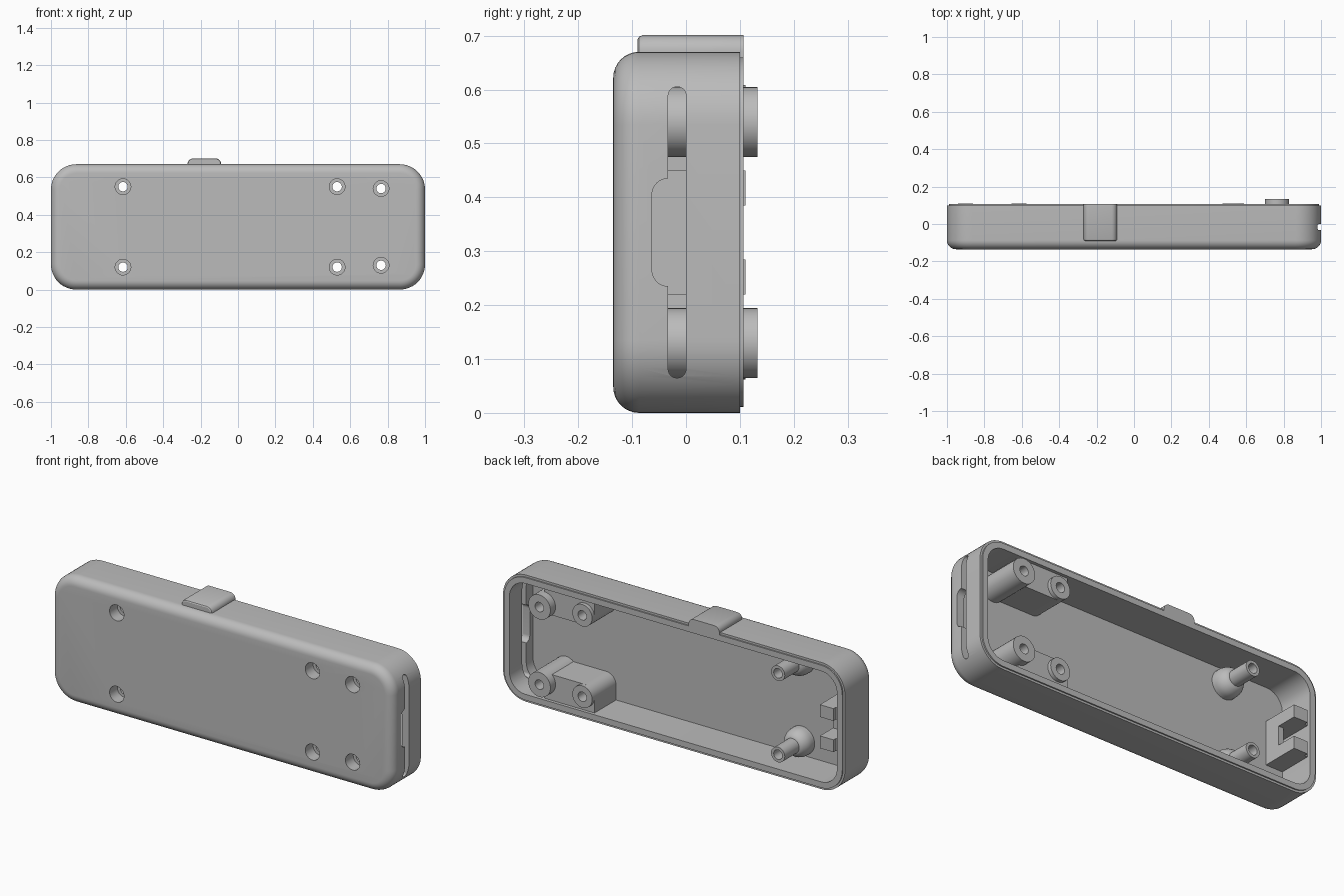
import bpy, bmesh, math
from math import pi, cos, sin

if "Cube" in bpy.data.objects:
    bpy.data.objects.remove(bpy.data.objects["Cube"])

grey = bpy.data.materials.new("plain_grey")
grey.use_nodes = True
colour = (0.5, 0.5, 0.5, 1)
grey.diffuse_color = colour
grey.node_tree.nodes["Principled BSDF"].inputs["Base Color"].default_value = colour

MID = 0.335  # height of the mirror line between top and bottom parts
FRONT, FLOOR, RIM = -0.135, -0.09, 0.107


def arc(cx, cz, r, a, b, n=12):
    """Points on an arc in the x-z plane, angles in degrees."""
    return [(cx + r * cos(math.radians(a + (b - a) * i / n)),
             cz + r * sin(math.radians(a + (b - a) * i / n))) for i in range(n + 1)]


def rounded(x0, x1, z0, z1, r, n=12):
    return (arc(x1 - r, z1 - r, r, 0, 90, n) + arc(x0 + r, z1 - r, r, 90, 180, n)
            + arc(x0 + r, z0 + r, r, 180, 270, n) + arc(x1 - r, z0 + r, r, 270, 360, n))


def loft(name, sections):
    """Skin a solid through (y, outline) sections that share a point count."""
    bm = bmesh.new()
    rings = [[bm.verts.new((x, y, z)) for x, z in pts] for y, pts in sections]
    for a, b in zip(rings, rings[1:]):
        for i in range(len(a)):
            j = (i + 1) % len(a)
            bm.faces.new((a[i], a[j], b[j], b[i]))
    bm.faces.new(rings[0][::-1])
    bm.faces.new(rings[-1])
    bmesh.ops.remove_doubles(bm, verts=bm.verts, dist=1e-5)
    bmesh.ops.recalc_face_normals(bm, faces=bm.faces)
    mesh = bpy.data.meshes.new(name)
    bm.to_mesh(mesh)
    bm.free()
    mesh.materials.append(grey)
    obj = bpy.data.objects.new(name, mesh)
    bpy.context.collection.objects.link(obj)
    return obj


def prism(name, pts, y0, y1):
    return loft(name, [(y0, pts), (y1, pts)])


def lathe(name, x, z, profile, n=32):
    """Turn (y, radius) pairs about an axis along y."""
    return loft(name, [(y, arc(x, z, r, 0, 360, n)[:-1]) for y, r in profile])


def cut(obj, cutter):
    mod = obj.modifiers.new("cut", "BOOLEAN")
    mod.operation, mod.solver, mod.object = "DIFFERENCE", "EXACT", cutter
    bpy.ops.object.select_all(action="DESELECT")
    obj.select_set(True)
    bpy.context.view_layer.objects.active = obj
    bpy.ops.object.modifier_apply(modifier=mod.name)


def outline(inset):
    return rounded(-1 + inset, 1 - inset, inset, 0.67 - inset, 0.135 - inset)


# Shell: filleted front, stepped rim, hollow inside
f = 0.048
steps = [i * pi / 16 for i in range(9)]
sections = [(FRONT + f * (1 - sin(a)), outline(f * (1 - cos(a)))) for a in reversed(steps)]
sections = sections[::-1] if sections[0][0] > sections[-1][0] else sections
sections += [(0.1, outline(0)), (0.1, outline(0.011)), (RIM, outline(0.011)),
             (RIM, outline(0.042)), (FLOOR, outline(0.042))]
shell = loft("shell", sections)

# Slot in the end wall, with a wider opening in the middle
def side_cutter(name, y0, y1, z0, z1, r):
    obj = prism(name, rounded(y0, y1, z0, z1, r), 0.9, 1.1)
    for v in obj.data.vertices:
        v.co = (v.co.y, v.co.x, v.co.z)
    obj.data.flip_normals()
    return obj

slots = [side_cutter("slot_cutter", -0.033, 0, 0.065, 0.605, 0.016),
         side_cutter("port_cutter", -0.063, 0, 0.235, 0.435, 0.03)]
for cutter in slots:
    cut(shell, cutter)
    bpy.data.objects.remove(cutter)

# Screw supports, one set below and one mirrored above
parts = []
for side, label in ((1, "lower"), (-1, "upper")):
    def flip(pts):
        return [(x, MID + side * (z - MID)) for x, z in pts]

    def height(z):
        return MID + side * (z - MID)

    drills = []
    for x, z in ((-0.615, 0.12), (0.53, 0.12), (0.765, 0.13)):
        drills.append(lathe("drill", x, height(z), [(-0.2, 0.042), (-0.07, 0.042),
                                                    (-0.07, 0.025), (0.2, 0.025)]))
    block = flip([(0.765, 0.02), (0.765, 0.178)] + arc(0.53, 0.12, 0.058, 90, 180)
                 + [(0.472, 0.02)])
    dome = [(-0.1, 0.075)] + [(-0.07 + 0.075 * sin(a), 0.075 * cos(a))
                              for a in (i * pi / 18 for i in range(6))]
    group = [(prism(label + "_block", block, -0.1, 0.09), drills[1:]),
             (lathe(label + "_block_boss", 0.53, height(0.12),
                    [(0.07, 0.058), (0.11, 0.058)]), drills[1:2]),
             (lathe(label + "_end_post", 0.765, height(0.13),
                    [(-0.1, 0.065), (0.133, 0.065)]), drills[2:]),
             (lathe(label + "_domed_post", -0.615, height(0.12),
                    dome + [(-0.01, 0.04), (0.11, 0.04)]), drills[:1])]
    for obj, used in group:
        for drill in used:
            cut(obj, drill)
        parts.append(obj)
    for drill in drills:
        cut(shell, drill)
        bpy.data.objects.remove(drill)

    # Bracket arm on the far end wall: deep arm with a taller tip
    arm = flip([(-0.97, 0.22), (-0.86, 0.22), (-0.86, 0.285), (-0.97, 0.285)])
    parts.append(prism(label + "_bracket_arm", arm, -0.1, 0.09))
    tip = flip([(-0.94, 0.22), (-0.86, 0.22), (-0.86, 0.285), (-0.94, 0.285)])
    parts.append(prism(label + "_bracket_tip", tip, 0.08, 0.11))

# Web joining the bracket arms
parts.append(prism("bracket_web", [(-0.89, 0.27), (-0.86, 0.27), (-0.86, 0.4), (-0.89, 0.4)],
                   -0.1, 0.0))

# Rounded tab on the top edge
def tab_outline(s):
    return ([(-0.09 - s, 0.65)] + arc(-0.12, 0.671, 0.03 - s, 0, 90, 8)
            + arc(-0.24, 0.671, 0.03 - s, 90, 180, 8) + [(-0.27 + s, 0.65)])

parts.append(loft("top_tab", [(-0.09, tab_outline(0.008)), (-0.087, tab_outline(0.003)),
                              (-0.08, tab_outline(0)), (RIM, tab_outline(0))]))

# Smooth the curves and keep the corners crisp
bpy.ops.object.select_all(action="DESELECT")
for obj in [shell] + parts:
    obj.select_set(True)
bpy.context.view_layer.objects.active = shell
bpy.ops.object.shade_smooth_by_angle(angle=math.radians(30))
